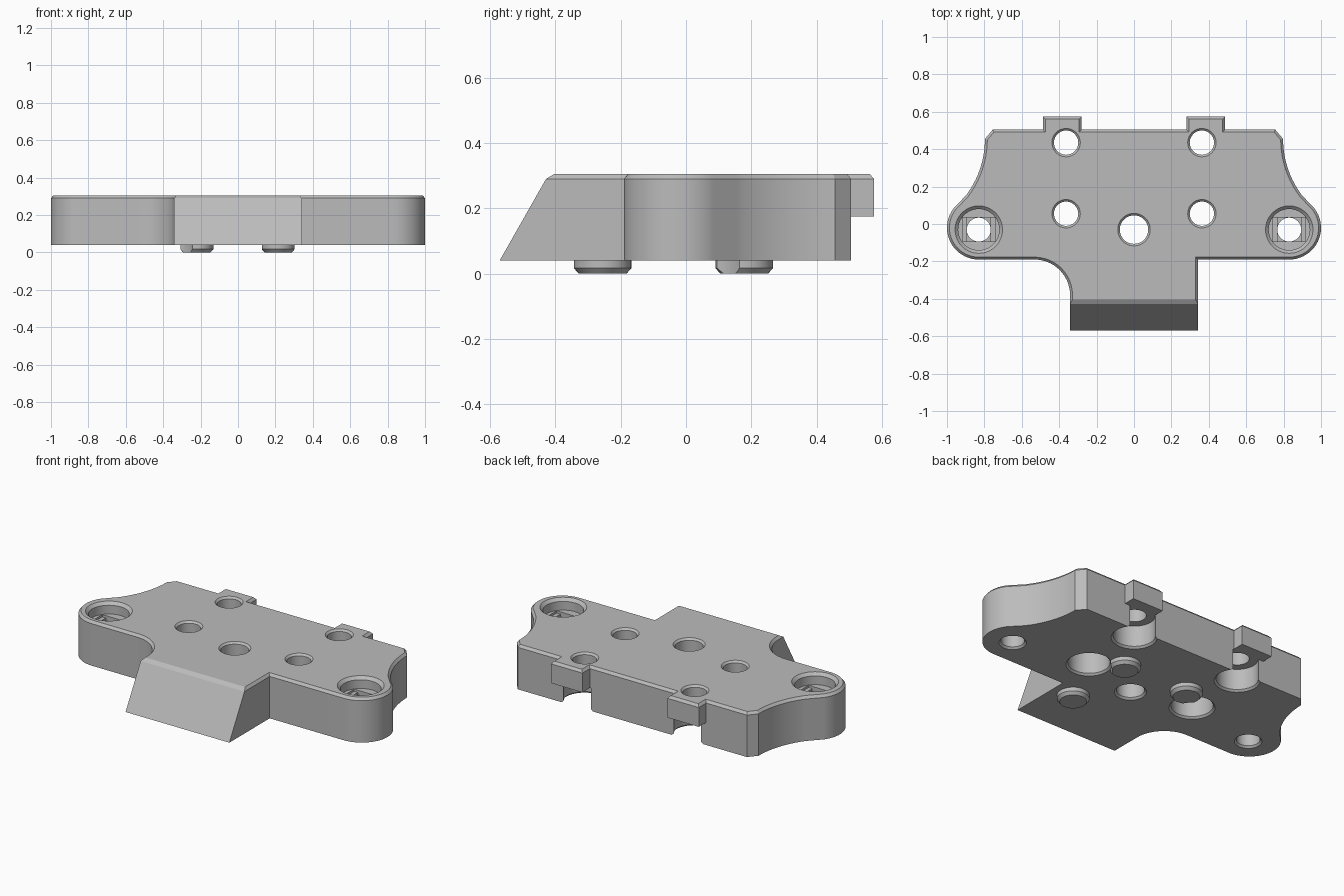
import bpy, bmesh
from math import sin, cos, radians, pi

cube = bpy.data.objects.get("Cube")
if cube:
    bpy.data.objects.remove(cube)

BASE, SHOULDER, TOP, STEP = 0.04, 0.29, 0.305, 0.176

grey = bpy.data.materials.new("matte_grey")
grey.use_nodes = True
grey.diffuse_color = (0.5, 0.5, 0.5, 1)
grey.node_tree.nodes["Principled BSDF"].inputs["Base Color"].default_value = (0.5, 0.5, 0.5, 1)


def make(name, bm):
    bmesh.ops.recalc_face_normals(bm, faces=bm.faces)
    mesh = bpy.data.meshes.new(name)
    bm.to_mesh(mesh)
    bm.free()
    mesh.materials.append(grey)
    obj = bpy.data.objects.new(name, mesh)
    bpy.context.collection.objects.link(obj)
    return obj


def arc(cx, cy, r, start, end, n):
    angles = [radians(start + (end - start) * i / n) for i in range(n + 1)]
    return [(cx + r * cos(a), cy + r * sin(a)) for a in angles]


def lathe(name, x, y, profile, n=40):
    """Closed round solid from (radius, z) pairs listed upwards."""
    bm = bmesh.new()
    rings = [[bm.verts.new((x + r * cos(2 * pi * i / n), y + r * sin(2 * pi * i / n), z))
              for i in range(n)] for r, z in profile]
    for low, high in zip(rings, rings[1:]):
        for i in range(n):
            j = (i + 1) % n
            bm.faces.new((low[i], low[j], high[j], high[i]))
    bm.faces.new(rings[0][::-1])
    bm.faces.new(rings[-1])
    return make(name, bm)


def box(name, lo, hi):
    bm = bmesh.new()
    bmesh.ops.create_cube(bm, size=1)
    for v in bm.verts:
        v.co = [a + (b - a) * (c + 0.5) for a, b, c in zip(lo, hi, v.co)]
    return make(name, bm)


def combine(target, tool, operation="DIFFERENCE"):
    mod = target.modifiers.new("join", "BOOLEAN")
    mod.operation, mod.solver, mod.object = operation, "EXACT", tool
    bpy.context.view_layer.objects.active = target
    bpy.ops.object.modifier_apply(modifier=mod.name)
    bpy.data.objects.remove(tool)


# Outline: half of the back edge with its tab, flank and rounded ear
half = [(0.28, 0.505), (0.28, 0.575), (0.487, 0.575), (0.487, 0.505), (0.755, 0.505)]
half += arc(1.297, 0.455, 0.5, 180, 217, 10)
half += arc(0.83, -0.02, 0.17, 37, -90, 20)
left = half + [(0.342, -0.19), (0.342, -0.57)]
right = [(-x, y) for x, y in half] + arc(-0.532, -0.38, 0.19, 90, 0, 14) + [(-0.342, -0.57)]
outline = left + right[::-1]

# Plate with chamfered rim and sloping front
bm = bmesh.new()
floor = bm.faces.new([bm.verts.new((x, y, BASE)) for x, y in outline])
raised = bmesh.ops.extrude_face_region(bm, geom=[floor], use_keep_orig=True)["geom"]
for v in [g for g in raised if isinstance(g, bmesh.types.BMVert)]:
    v.co.z = SHOULDER
bmesh.ops.recalc_face_normals(bm, faces=bm.faces)
lid = [f for f in bm.faces if f.normal.z > 0.9]
bmesh.ops.inset_region(bm, faces=lid, thickness=0.013, depth=TOP - SHOULDER, use_even_offset=True)
for v in bm.verts:
    if v.co.y < -0.5 and v.co.z > 0.2:
        v.co.y = -0.428 if v.co.z < SHOULDER + 0.005 else -0.403
plate = make("mounting_plate", bm)

# Locating pegs underneath
for x, y in [(0.215, 0.178), (-0.22, 0.178), (0.215, -0.255)]:
    peg = lathe("locating_peg", x, y, [(0.073, 0), (0.088, 0.017), (0.088, 0.07)])
    combine(plate, peg, "UNION")


def through_hole(x, y, r, low, rim=0.011):
    profile = [(r, low), (r, TOP - rim), (r + rim, TOP), (r + rim, TOP + 0.02)]
    if low < BASE:
        profile = [(r + rim, low), (r + rim, BASE), (r, BASE + rim)] + profile[1:]
    combine(plate, lathe("hole_cutter", x, y, profile))


through_hole(0, -0.03, 0.076, -0.03)
for s in (-1, 1):
    # Tabs stop short of the base
    combine(plate, box("tab_cutter", (s * 0.38 - 0.15, 0.505, -0.1), (s * 0.38 + 0.15, 0.7, STEP - 0.001)))
    # Screw holes with deep bores from below
    for y in (0.435, 0.055):
        bore = lathe("bore_cutter", s * 0.363, y,
                     [(0.125, -0.03), (0.125, BASE), (0.114, BASE + 0.011), (0.114, STEP)])
        combine(plate, bore)
        through_hole(s * 0.363, y, 0.065, STEP - 0.05)
    # Ear holes with stepped recess from above
    x, y = s * 0.83, -0.03
    combine(plate, lathe("ear_cutter", x, y, [
        (0.075, -0.03), (0.075, BASE), (0.064, BASE + 0.011), (0.064, 0.235),
        (0.11, 0.236), (0.11, TOP - 0.017), (0.127, TOP), (0.127, TOP + 0.02)]))
    combine(plate, box("slot_cutter", (x - 0.088, y - 0.064, 0.222), (x + 0.088, y + 0.064, 0.25)))
    combine(plate, box("square_cutter", (x - 0.064, y - 0.064, 0.208), (x + 0.064, y + 0.064, 0.23)))

# Smooth curved walls, crisp edges
bpy.ops.object.select_all(action="DESELECT")
plate.select_set(True)
bpy.context.view_layer.objects.active = plate
bpy.ops.object.shade_smooth_by_angle(angle=radians(25))
